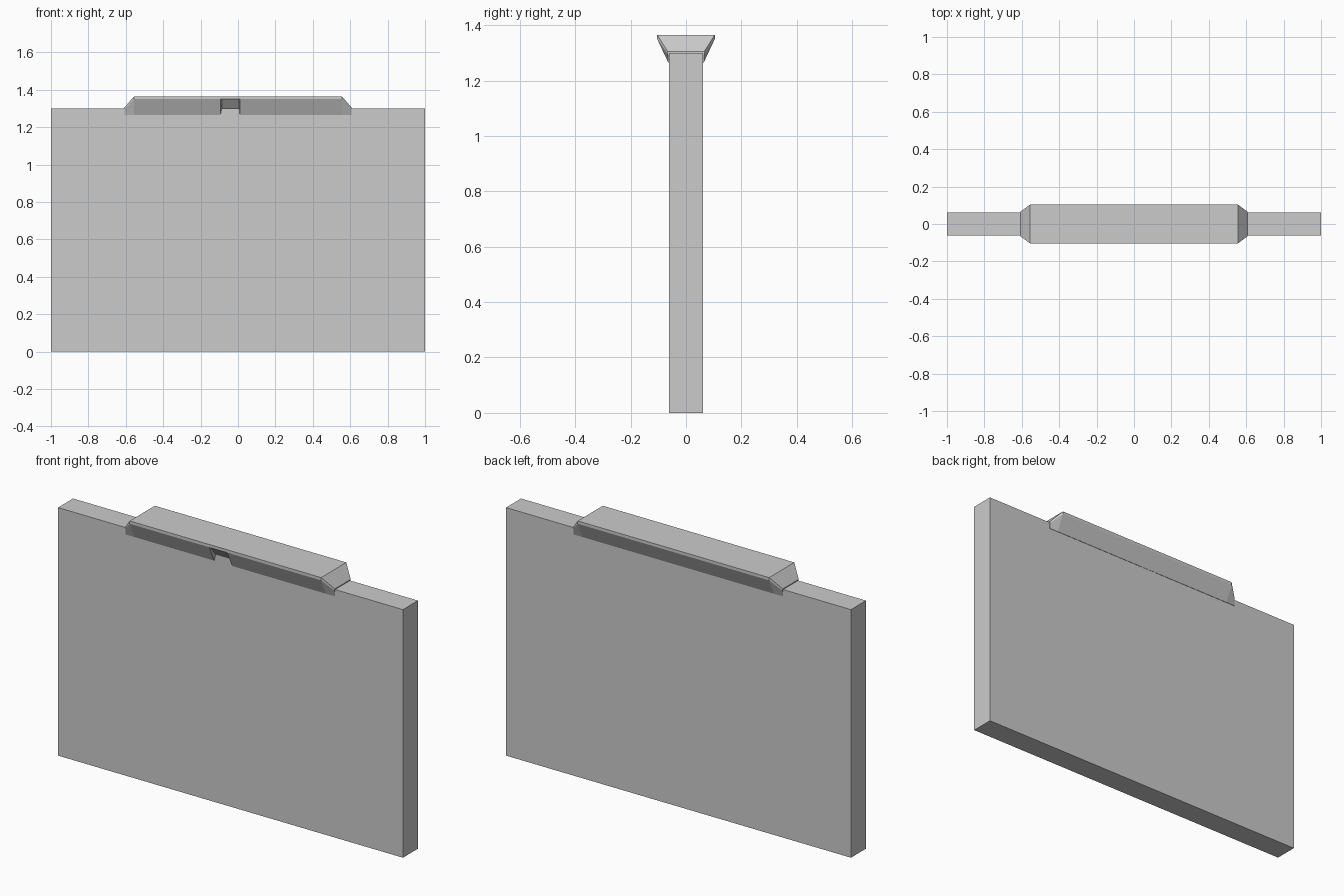
import bpy, bmesh

if "Cube" in bpy.data.objects:
    bpy.data.objects.remove(bpy.data.objects["Cube"])

SLAB_Y, SLAB_Z = 0.062, 1.30


def finish(name, bm):
    bmesh.ops.recalc_face_normals(bm, faces=bm.faces)
    me = bpy.data.meshes.new(name)
    bm.to_mesh(me)
    bm.free()
    ob = bpy.data.objects.new(name, me)
    bpy.context.collection.objects.link(ob)
    return ob


# upright slab
bm = bmesh.new()
bmesh.ops.create_cube(bm, size=1)
for v in bm.verts:
    v.co = (v.co.x * 2, v.co.y * 2 * SLAB_Y, (v.co.z + 0.5) * SLAB_Z)
finish("slab", bm)


# flared cap: sections lofted along x
def section(x, flare, lip, top, front_low=1.265):
    y = SLAB_Y + 0.002
    return [(x, -y, front_low), (x, -flare, lip), (x, -flare, top),
            (x, flare, top), (x, flare, lip), (x, y, 1.265)]


end = (0.066, 1.295, 1.305)      # narrow tapered tips
full = (0.104, 1.35, 1.365)      # full flare
stations = [
    section(-0.607, *end), section(-0.555, *full),
    section(-0.094, *full), section(-0.086, *full, front_low=1.302),   # front notch
    section(0.006, *full, front_low=1.302), section(0.010, *full),
    section(0.555, *full), section(0.607, *end),
]
bm = bmesh.new()
rings = [[bm.verts.new(p) for p in s] for s in stations]
for a, b in zip(rings, rings[1:]):
    for i in range(6):
        j = (i + 1) % 6
        bm.faces.new((a[i], a[j], b[j], b[i]))
bm.faces.new(rings[0])
bm.faces.new(rings[-1])
finish("cap", bm)
